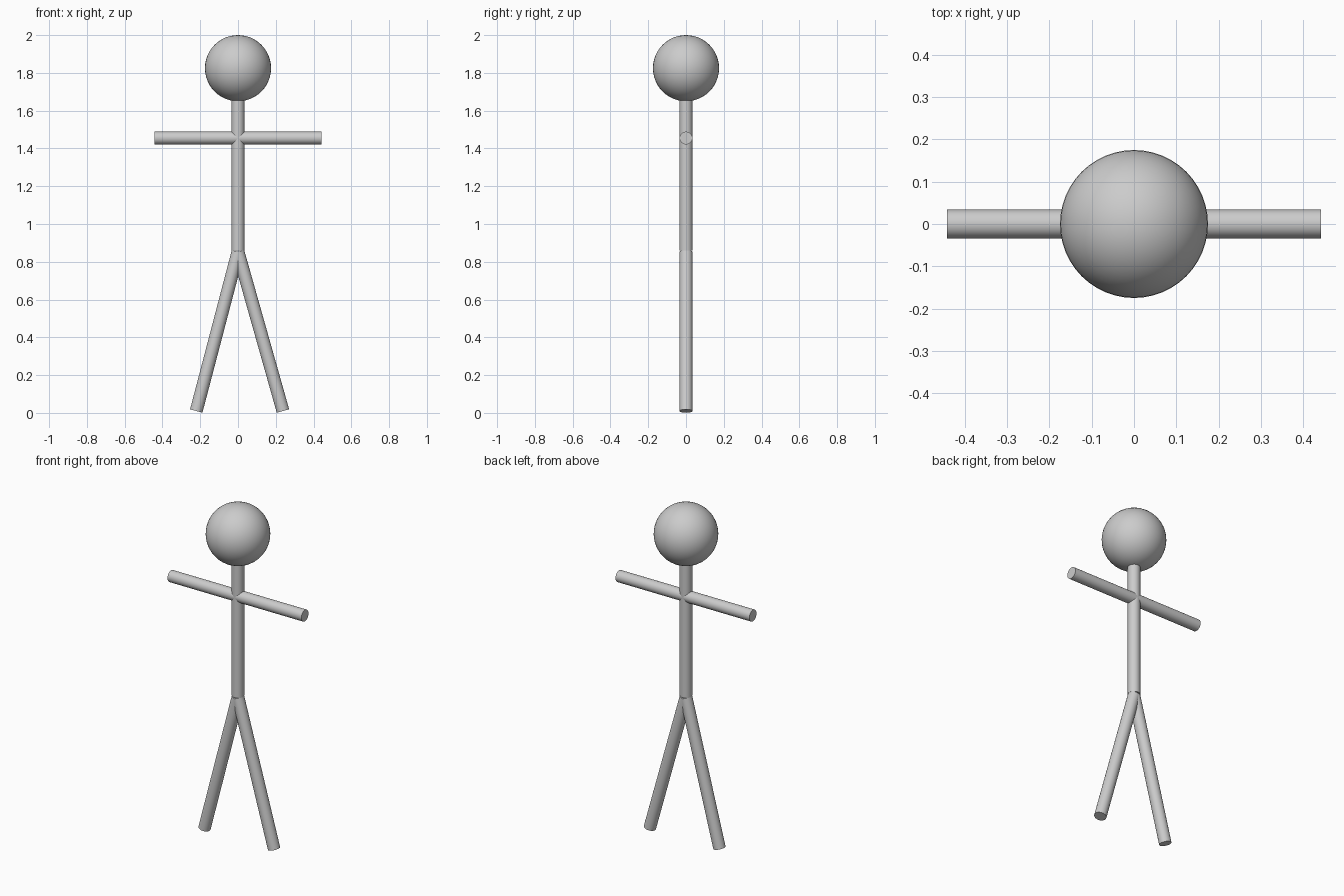
import bpy
from mathutils import Vector

cube = bpy.data.objects.get("Cube")
if cube:
    bpy.data.objects.remove(cube, do_unlink=True)

grey = bpy.data.materials.new("light_grey")
grey.use_nodes = True
colour = (0.6, 0.6, 0.6, 1)
grey.diffuse_color = colour
grey.node_tree.nodes["Principled BSDF"].inputs["Base Color"].default_value = colour

LIMB_RADIUS = 0.034


def finish(name):
    obj = bpy.context.object
    obj.name = name
    obj.data.materials.append(grey)
    bpy.ops.object.shade_smooth_by_angle()
    return obj


def rod(name, start, end):
    """Capped round rod between two points."""
    a, b = Vector(start), Vector(end)
    bpy.ops.mesh.primitive_cylinder_add(
        vertices=32, radius=LIMB_RADIUS, depth=(b - a).length,
        location=(a + b) / 2,
        rotation=(b - a).to_track_quat('Z', 'Y').to_euler())
    return finish(name)


# Head
bpy.ops.mesh.primitive_uv_sphere_add(
    segments=48, ring_count=24, radius=0.175, location=(0, 0, 1.825))
finish("head")

# Torso and neck in one rod, running up into the head
rod("torso", (0, 0, 0.86), (0, 0, 1.7))

# Both arms as one crossbar
rod("arms", (-0.442, 0, 1.455), (0.442, 0, 1.455))

# Legs, with the left foot set slightly wider
hip = (0, 0, 0.853)
rod("right_leg", hip, (-0.221, 0, 0.01))
rod("left_leg", hip, (0.238, 0, 0.01))
